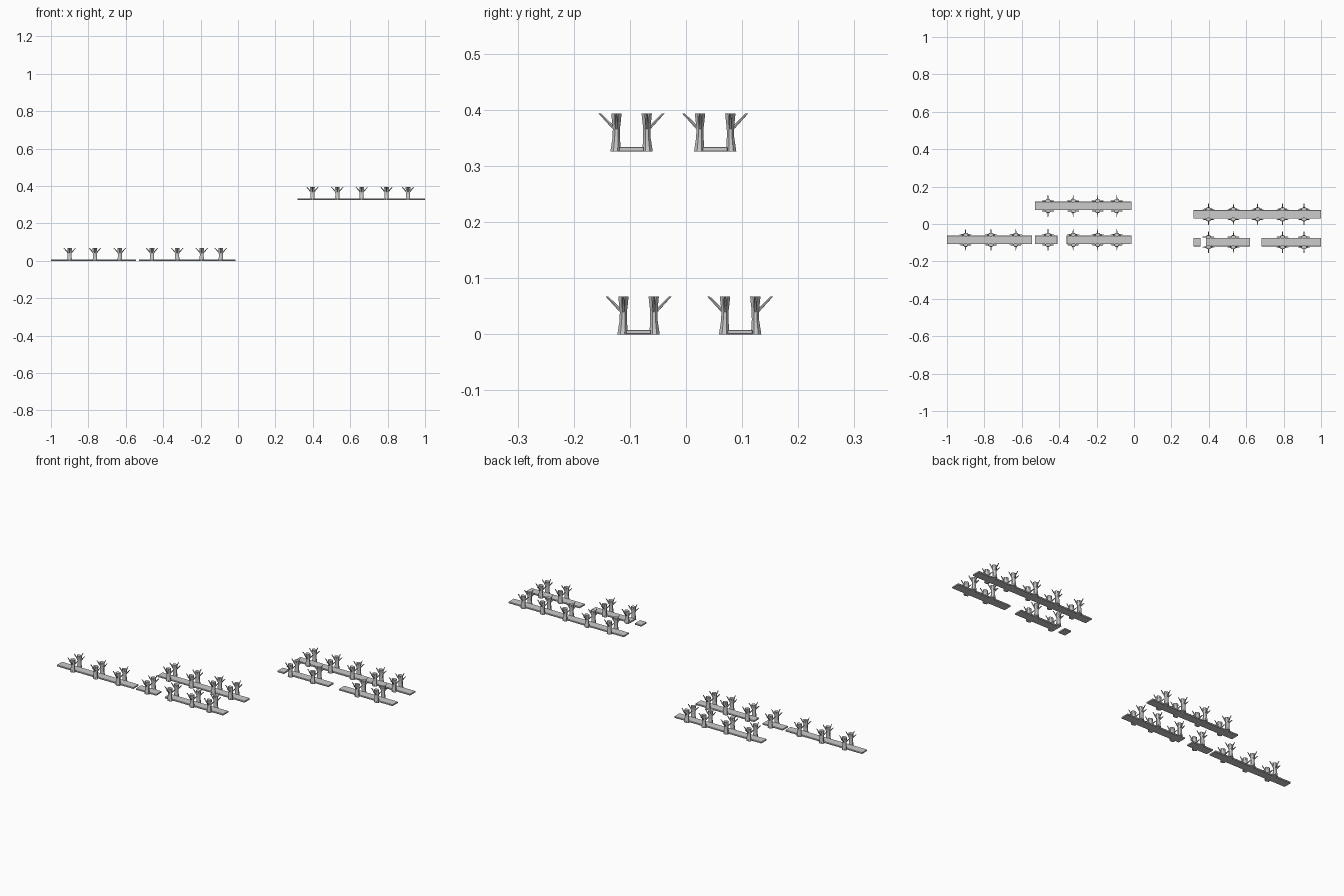
import bpy, bmesh, math
from mathutils import Vector

if "Cube" in bpy.data.objects:
    bpy.data.objects.remove(bpy.data.objects["Cube"])

PLANK_HALF, PLANK_H = 0.0225, 0.008
TRUNK_OFF, TREE_H = 0.027, 0.067
# trunk profile: height, radius along y, radius along x, outward shift
TRUNK = [(0, .0092, .013, .0015), (.010, .0082, .0115, .001), (.025, .0066, .0105, .0003),
         (.042, .0064, .0105, 0), (.055, .0080, .012, 0), (.067, .0092, .0125, 0)]
SIDES = 8


def make_object(name, bm):
    bmesh.ops.recalc_face_normals(bm, faces=bm.faces)
    me = bpy.data.meshes.new(name)
    bm.to_mesh(me)
    bm.free()
    ob = bpy.data.objects.new(name, me)
    bpy.context.collection.objects.link(ob)
    return ob


def loft(bm, rings):
    loops = [[bm.verts.new(p) for p in r] for r in rings]
    n = len(loops[0])
    for a, b in zip(loops, loops[1:]):
        for i in range(n):
            j = (i + 1) % n
            bm.faces.new((a[i], a[j], b[j], b[i]))
    bm.faces.new(loops[0][::-1])
    bm.faces.new(loops[-1])


def branch(bm, start, end, r0, r1):
    start, end = Vector(start), Vector(end)
    d = (end - start).normalized()
    u = d.orthogonal().normalized()
    v = d.cross(u)
    # level tip: slide each end point along the axis to a flat top
    rings = []
    for c, r in ((start, r0), (end, r1)):
        ring = []
        for i in range(6):
            a = math.tau * i / 6
            p = c + u * (r * math.cos(a)) + v * (r * math.sin(a))
            ring.append(p + d * ((c.z - p.z) / d.z))
        rings.append(ring)
    loft(bm, rings)


def post(name, x, y, z, side):
    """Flared trunk with two side branches and one outward branch."""
    bm = bmesh.new()
    loft(bm, [[(x + rx * math.cos(math.tau * (i + .5) / SIDES) / math.cos(math.pi / SIDES),
                y + side * s + ry * math.sin(math.tau * (i + .5) / SIDES) / math.cos(math.pi / SIDES),
                z + h) for i in range(SIDES)] for h, ry, rx, s in TRUNK])
    for sx in (-1, 1):
        branch(bm, (x + sx * .006, y, z + .040), (x + sx * .030, y, z + TREE_H), .004, .002)
    branch(bm, (x, y + side * .004, z + .041), (x, y + side * .029, z + TREE_H), .0032, .002)
    return make_object(name, bm)


def plank(name, x0, x1, y, z):
    bm = bmesh.new()
    bmesh.ops.create_cube(bm, size=1)
    for v in bm.verts:
        v.co = ((x0 + x1) / 2 + v.co.x * (x1 - x0), y + v.co.y * 2 * PLANK_HALF,
                z + (v.co.z + .5) * PLANK_H)
    ob = make_object(name, bm)
    m = ob.modifiers.new("edge", 'BEVEL')
    m.width = .001
    m.segments = 1


# rows: centre y, base z, plank spans, tree positions
LOW, HIGH = 0, 0.326
ROWS = [
    (-.0845, LOW, [(-1, -.545)], [-.90, -.765, -.632]),
    (-.0845, LOW, [(-.53, -.41), (-.36, -.013)], [-.46, -.325, -.194, -.092]),
    (.0965, LOW, [(-.53, -.013)], [-.46, -.325, -.194, -.092]),
    (.052, HIGH, [(.317, 1)], [.398, .531, .661, .794, .909]),
    (-.097, HIGH, [(.317, .356), (.384, .62), (.682, 1)], [.398, .531, .794, .909]),
]
for r, (y, z, spans, xs) in enumerate(ROWS):
    for i, (a, b) in enumerate(spans):
        plank(f"walkway_{r}_{i}", a, b, y, z)
    for i, x in enumerate(xs):
        for side, tag in ((-1, "front"), (1, "back")):
            post(f"branched_post_{tag}_{r}_{i}", x, y + side * TRUNK_OFF, z, side)
